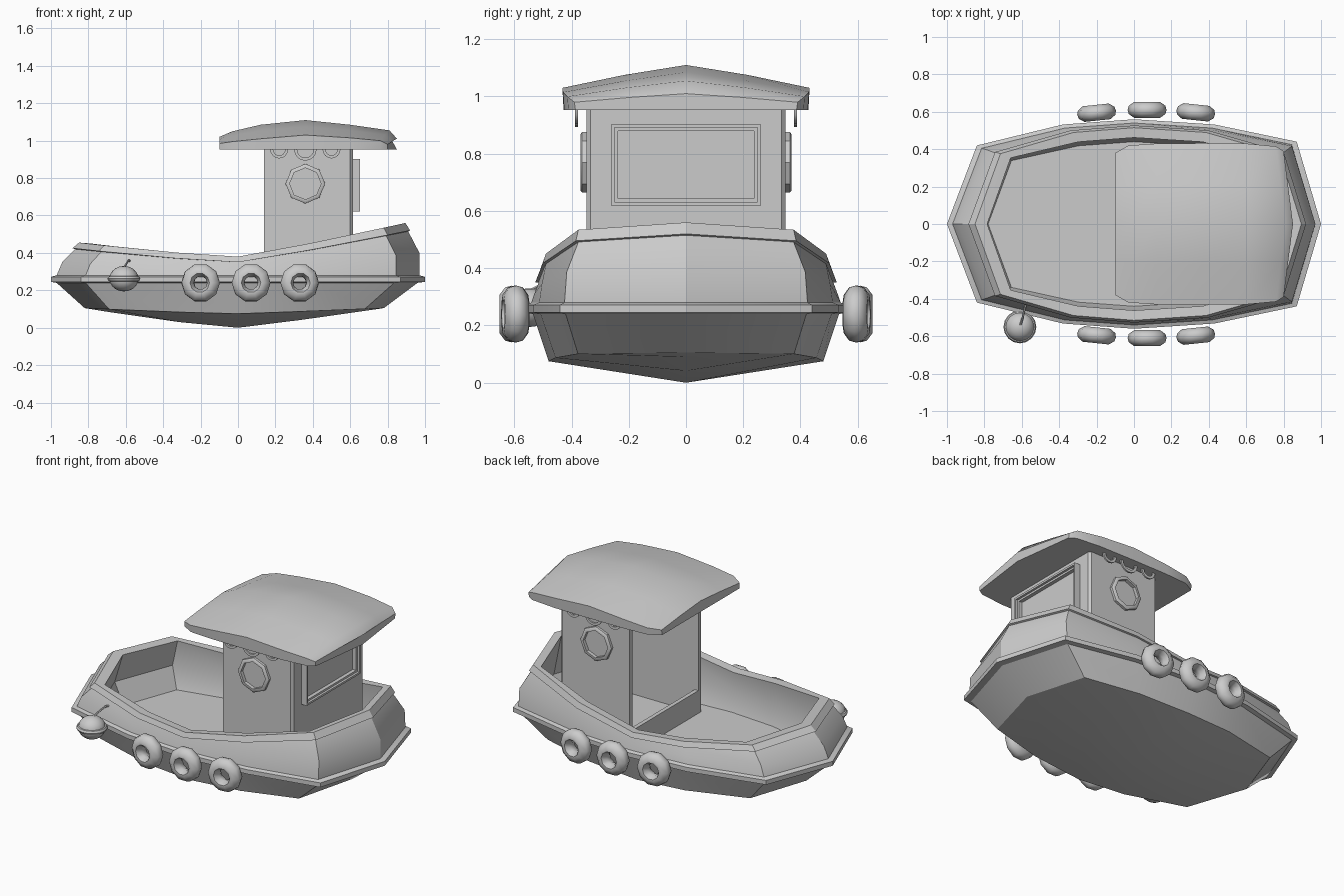
import bpy, bmesh, math
from mathutils import Matrix, Vector

if "Cube" in bpy.data.objects:
    bpy.data.objects.remove(bpy.data.objects["Cube"])


def loft(name, loops, cap0=False, cap1=False, ring=False, closed=True, mat=None, angle=30):
    """Bridge equal-length point loops into one mesh."""
    bm = bmesh.new()
    rows = [[bm.verts.new(p) for p in lp] for lp in loops]
    n = len(rows[0])
    pairs = list(zip(rows, rows[1:])) + ([(rows[-1], rows[0])] if ring else [])
    for a, b in pairs:
        for i in range(n if closed else n - 1):
            j = (i + 1) % n
            bm.faces.new((a[i], a[j], b[j], b[i]))
    if cap0:
        bm.faces.new(rows[0])
    if cap1:
        bm.faces.new(rows[-1])
    bmesh.ops.remove_doubles(bm, verts=bm.verts, dist=1e-4)
    bmesh.ops.recalc_face_normals(bm, faces=bm.faces)
    me = bpy.data.meshes.new(name)
    bm.to_mesh(me)
    bm.free()
    ob = bpy.data.objects.new(name, me)
    bpy.context.collection.objects.link(ob)
    if mat:
        ob.matrix_world = mat
    bpy.ops.object.select_all(action='DESELECT')
    ob.select_set(True)
    bpy.context.view_layer.objects.active = ob
    bpy.ops.object.shade_smooth_by_angle(angle=math.radians(angle))
    return ob


def lathe(name, profile, n, mat, ring=False):
    """Revolve (radius, height) points about local z."""
    loops = [[(r * math.cos(2 * math.pi * i / n), r * math.sin(2 * math.pi * i / n), h)
              for i in range(n)] for r, h in profile]
    return loft(name, loops, ring=ring, mat=mat, angle=40)


OUTLINE = [(-1, 0), (-.84, .75), (-.38, .95), (0, 1), (.43, .95), (.87, .786), (1, 0)]


def deck_loop(stern, bow, w, zs, zm, zb, corner=None):
    """Boat-shaped loop; height runs stern - middle - bow."""
    half = []
    for i, (u, v) in enumerate(OUTLINE):
        if corner and i in (1, 5):
            v = corner
        x = u * (stern if u < 0 else bow)
        z = zm + ((zs - zm) * abs(u) ** 1.3 if u < 0 else (zb - zm) * u ** 1.1)
        half.append((x, v * w, z))
    return half + [(x, -y, z) for x, y, z in half[-2:0:-1]]


# Hull: keel, chine, rub rail, topsides, gunwale, inner wall and deck
loft("hull", [
    deck_loop(.82, .78, 0, .105, 0, .105),
    deck_loop(.82, .78, .48, .105, .075, .105),
    deck_loop(.97, .96, .535, .24, .24, .24),
    deck_loop(1, 1, .56, .245, .245, .245),
    deck_loop(1, 1, .56, .272, .272, .272),
    deck_loop(.97, .97, .54, .28, .28, .28),
    deck_loop(.94, .97, .53, .35, .31, .40),
    deck_loop(.87, .91, .515, .42, .35, .515, .73),
    deck_loop(.885, .92, .527, .425, .35, .52, .73),
    deck_loop(.85, .895, .515, .455, .38, .56, .73),
    deck_loop(.785, .85, .462, .45, .375, .55, .765),
    deck_loop(.84, .90, .475, .27, .25, .30, .78),
    deck_loop(.78, .78, .44, .14, .14, .14, .77),
], cap1=True)

# Cabin: U-shaped wall, open to the stern
side = [(.14, .348), (.60, .348), (.615, .333)]
inner = [(.59, -.32), (.14, -.32)]
plan = side + [(x, -y) for x, y in side[::-1]] + inner[::-1] + [(x, -y) for x, y in inner]
loft("cabin_walls", [[(x, y, z) for x, y in plan] for z in (.14, .96)], True, True)


def box(name, x0, x1, y0, y1, z0, z1):
    loft(name, [[(x0, y0, z), (x1, y0, z), (x1, y1, z), (x0, y1, z)] for z in (z0, z1)], True, True)


box("door_sill", .14, .165, -.33, .33, .14, .28)

# Roof: cambered slab with a pointed front edge (x centre, x edge, half width, edge z, spine z)
stations = [(-.10, -.10, .38, .985, 1.02), (-.03, -.03, .42, .995, 1.05), (.12, .12, .43, 1.01, 1.085),
            (.36, .36, .432, 1.03, 1.11), (.60, .60, .43, 1.015, 1.085), (.81, .76, .415, 1.0, 1.055),
            (.85, .80, .39, .98, 1.01)]
rows = []
for xc, xe, w, ze, zs in stations:
    row = []
    for t in (-1, -.5, 0, .5, 1):
        row.append((xc + (xe - xc) * abs(t), w * t, zs + (ze - zs) * abs(t) ** 1.2))
    row += [(xc + (xe - xc) * abs(t), w * t * .99, .952) for t in (1, .5, 0, -.5, -1)]
    rows.append(row)
loft("roof", rows, True, True, angle=40)


# Front window: two stepped rectangular frames
def frame(name, hw, z0, z1, t, x0, x1):
    def rect(x, d):
        return [(x, -hw + d, z0 + d), (x, hw - d, z0 + d), (x, hw - d, z1 - d), (x, -hw + d, z1 - d)]
    loft(name, [rect(x0, 0), rect(x1, 0), rect(x1, t), rect(x0, t)], ring=True)


frame("window_outer_frame", .262, .62, .903, .012, .612, .652)
frame("window_inner_frame", .25, .632, .891, .012, .612, .638)

for s, label in ((-1, "front"), (1, "back")):
    face = Matrix.Rotation(math.pi / 2, 4, 'X')
    # Octagonal porthole rim
    lathe(f"porthole_{label}", [(.106, -.02), (.106, .018), (.098, .024), (.084, .024), (.084, -.02)], 8,
          Matrix.Translation((.36, s * .345, .77)) @ Matrix.Rotation(0 if s < 0 else math.pi, 4, 'Z') @ face, True)
    # Three hanging loops under the eave
    for i, (x, r) in enumerate(((.22, .048), (.36, .06), (.50, .048))):
        arcs = []
        for k in range(9):
            a = math.pi * (1 + k / 8)
            c, d = math.cos(a), math.sin(a)
            arcs.append([(x + q * c, s * .383 + e, .953 + q * d)
                         for q, e in ((r, -.005), (r, .005), (r - .016, .005), (r - .016, -.005))])
        loft(f"eave_loop_{label}_{i}", arcs, True, True)
    # Tyre fenders following the hull side
    for i, (x, y, rot) in enumerate(((-.20, .595, 6), (.07, .61, 0), (.33, .597, -6))):
        lathe(f"fender_{label}_{i}",
              [(.052, -.042), (.07, -.042), (.098, -.022), (.104, 0), (.098, .022), (.07, .042), (.052, .042),
               (.036, .012), (.036, -.012)],
              10, Matrix.Translation((x, s * y, .24)) @ Matrix.Rotation(math.radians(s * rot), 4, 'Z') @ face, True)

# Mooring buoy with a flat collar
ball = [(.078 * math.sin(a) + 1e-5, -.068 * math.cos(a)) for a in [math.pi * k / 10 for k in range(11)]]
pos = Matrix.Translation((-.61, -.55, .262))
lathe("buoy", ball, 16, pos)
lathe("buoy_collar", [(.07, -.016), (.082, -.012), (.088, 0), (.082, .012), (.07, .016)], 16, pos, True)

# Buoy rope
pts = [Vector(p) for p in ((-.61, -.55, .32), (-.595, -.50, .345), (-.585, -.455, .36), (-.575, -.42, .355))]
loft("buoy_rope", [[p + Vector((.006 * math.cos(k * math.pi / 3), 0, .006 * math.sin(k * math.pi / 3)))
                    for k in range(6)] for p in pts], True, True)
